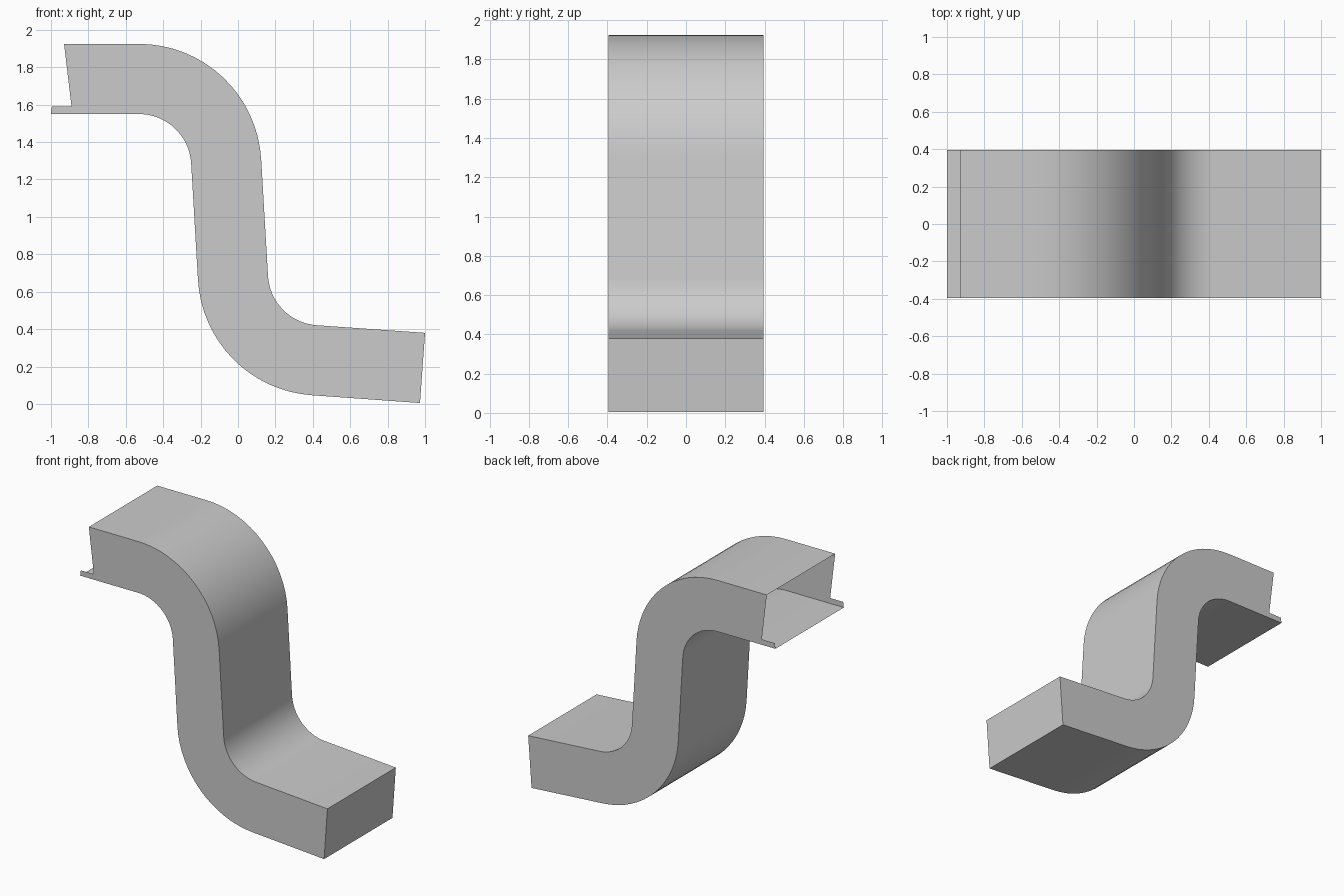
import bpy, bmesh
from math import cos, sin, radians

if "Cube" in bpy.data.objects:
    bpy.data.objects.remove(bpy.data.objects["Cube"], do_unlink=True)

HALF_WIDTH = 0.395
SMALL, LARGE = 0.28, 0.655          # bend radii of the two sides of the duct
UPPER_BEND, LOWER_BEND = (-0.53, 1.27), (0.44, 0.70)
LEAN, DROP = 3.2, 4.0               # tilt of the upright and of the lower run


def arc(centre, radius, start, end, steps=16):
    angles = [radians(start + (end - start) * i / steps) for i in range(steps + 1)]
    return [(centre[0] + radius * cos(a), centre[1] + radius * sin(a)) for a in angles]


# Side outline: upper edge, closed lower end, lower edge, then the lipped open end
upper_edge = ([(-0.93, 1.925)] + arc(UPPER_BEND, LARGE, 90, LEAN)
              + arc(LOWER_BEND, SMALL, 180 + LEAN, 270 - DROP) + [(1.0, 0.38)])
lower_edge = ([(0.973, 0.005)] + arc(LOWER_BEND, LARGE, 270 - DROP, 180 + LEAN)
              + arc(UPPER_BEND, SMALL, LEAN, 90) + [(-1.0, 1.55)])
lip = [(-0.995, 1.59), (-0.89, 1.59)]
outline = upper_edge + lower_edge + lip
skin_count = len(upper_edge) + len(lower_edge) - 1

# Thin-walled duct: two flat side walls joined by a skin, open at the upper end
bm = bmesh.new()
front = [bm.verts.new((x, -HALF_WIDTH, z)) for x, z in outline]
back = [bm.verts.new((x, HALF_WIDTH, z)) for x, z in outline]
bm.faces.new(front[::-1])
bm.faces.new(back)
for i in range(skin_count):
    bm.faces.new((front[i], front[i + 1], back[i + 1], back[i]))
bm.normal_update()

mesh = bpy.data.meshes.new("s_bend_duct")
bm.to_mesh(mesh)
bm.free()
duct = bpy.data.objects.new("s_bend_duct", mesh)
bpy.context.collection.objects.link(duct)

# Plain grey finish
grey = bpy.data.materials.new("light grey")
grey.use_nodes = True
colour = (0.6, 0.6, 0.6, 1)
grey.diffuse_color = colour
grey.node_tree.nodes["Principled BSDF"].inputs["Base Color"].default_value = colour
mesh.materials.append(grey)

# Smooth bends with crisp side edges
bpy.ops.object.select_all(action="DESELECT")
duct.select_set(True)
bpy.context.view_layer.objects.active = duct
bpy.ops.object.shade_smooth_by_angle(angle=radians(30))
